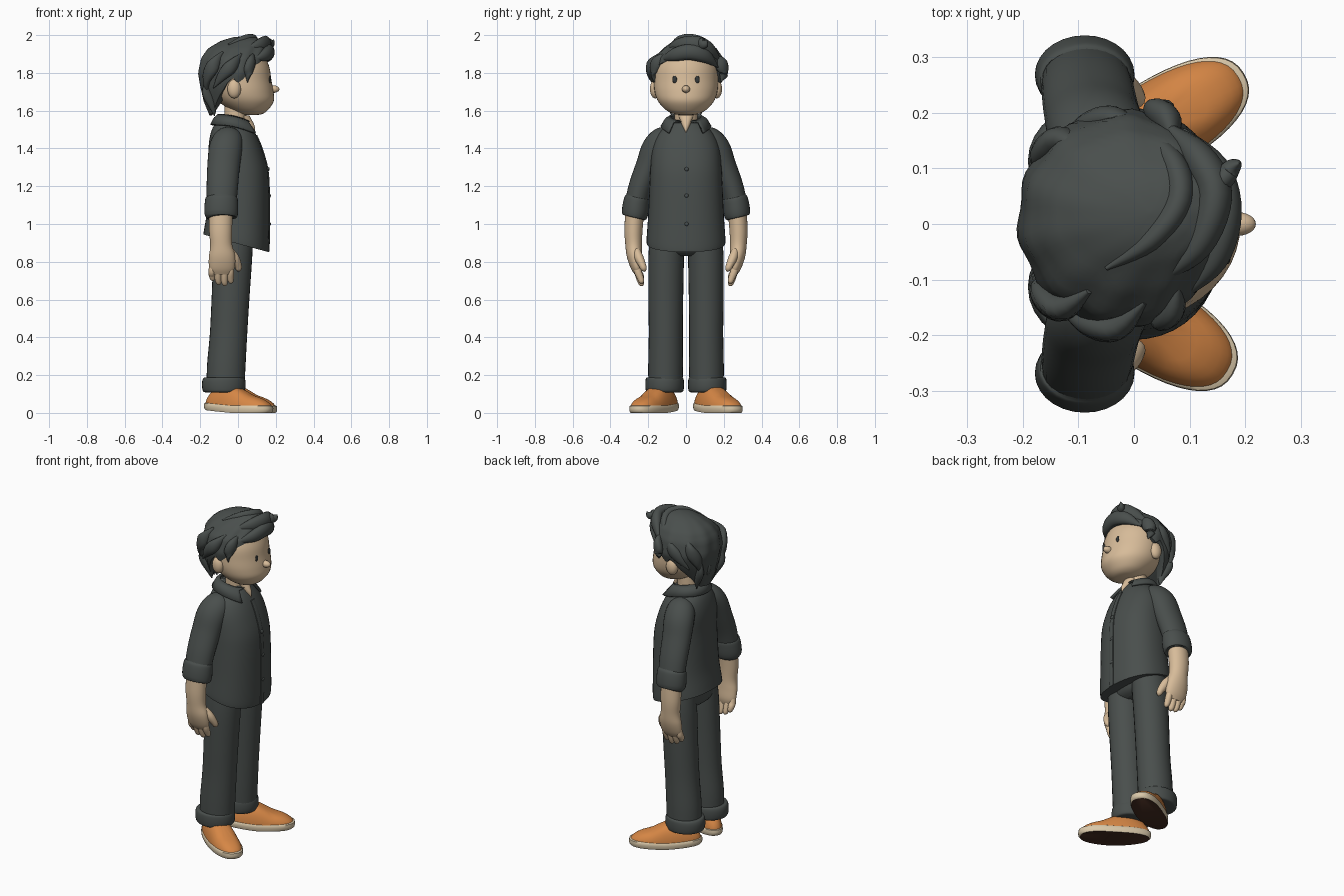
import bpy, bmesh, math
from mathutils import Vector

def material(name, col):
    m = bpy.data.materials.new(name)
    m.diffuse_color = (*col, 1)
    return m

DARK = material("charcoal", (0.067, 0.077, 0.073))
SKIN = material("skin", (0.68, 0.50, 0.32))
ORANGE = material("orange leather", (0.67, 0.24, 0.06))
CREAM = material("cream rubber", (0.70, 0.58, 0.40))
BROWN = material("dark outsole", (0.06, 0.025, 0.015))
BLACK = material("eye", (0.035, 0.04, 0.04))

def finish(name, bm, mat, sharp=50):
    bmesh.ops.recalc_face_normals(bm, faces=bm.faces[:])
    me = bpy.data.meshes.new(name)
    bm.to_mesh(me)
    bm.free()
    me.materials.append(mat)
    me.shade_smooth()
    me.set_sharp_from_angle(angle=math.radians(sharp))
    ob = bpy.data.objects.new(name, me)
    bpy.context.collection.objects.link(ob)
    return ob

def skin_rings(bm, rings):
    """Bridge closed rings of points and cap both ends."""
    vs = [[bm.verts.new(p) for p in r] for r in rings]
    n = len(vs[0])
    for a, b in zip(vs, vs[1:]):
        for i in range(n):
            bm.faces.new((a[i], a[(i + 1) % n], b[(i + 1) % n], b[i]))
    bm.faces.new(vs[0])
    bm.faces.new(vs[-1])

def smooth_path(pts, sub):
    """Catmull-Rom through tuples of any length."""
    out = []
    for i in range(len(pts) - 1):
        a, b, c, d = pts[max(i - 1, 0)], pts[i], pts[i + 1], pts[min(i + 2, len(pts) - 1)]
        for k in range(sub):
            t = k / sub
            out.append(tuple(.5 * (2 * q + (r - p) * t + (2 * p - 5 * q + 4 * r - s) * t * t
                             + (3 * q - p - 3 * r + s) * t ** 3) for p, q, r, s in zip(a, b, c, d)))
    return out + [tuple(pts[-1])]

def spow(v, p):
    return math.copysign(abs(v) ** p, v)

def loft(name, pts, mat, flat=False, n=28, sub=5, p=1.0, ref=(1, 0, 0), warp=None):
    """Sweep ellipses (x, y, z, ra, rb) along a path; flat keeps them horizontal."""
    path = smooth_path(pts, sub)
    cs = [Vector(q[:3]) for q in path]
    rings = []
    for i, q in enumerate(path):
        t = Vector((0, 0, 1)) if flat else (cs[min(i + 1, len(cs) - 1)] - cs[max(i - 1, 0)]).normalized()
        u = Vector(ref)
        u = (u - t * u.dot(t)).normalized()
        v = t.cross(u)
        ra, rb = max(q[3], .001), max(q[4], .001)
        ring = [cs[i] + u * ra * spow(math.cos(a), p) + v * rb * spow(math.sin(a), p)
                for a in (2 * math.pi * k / n for k in range(n))]
        rings.append([warp(c) for c in ring] if warp else ring)
    bm = bmesh.new()
    skin_rings(bm, rings)
    return finish(name, bm, mat)

def ball(name, loc, size, mat):
    bm = bmesh.new()
    bmesh.ops.create_uvsphere(bm, u_segments=24, v_segments=14, radius=1)
    for v in bm.verts:
        v.co = Vector((v.co.x * size[0] + loc[0], v.co.y * size[1] + loc[1], v.co.z * size[2] + loc[2]))
    return finish(name, bm, mat)

def table(t, rows):
    """Linear lookup in rows of (key, values...)."""
    for a, b in zip(rows, rows[1:]):
        if t <= b[0]:
            f = max(0, (t - a[0]) / (b[0] - a[0]))
            return [p + (q - p) * f for p, q in zip(a[1:], b[1:])]
    return rows[-1][1:]

# Head, nose, neck, throat
loft("head", [(.075, 0, 1.576, .02, .02), (.07, 0, 1.583, .06, .065), (.06, 0, 1.605, .10, .108),
              (.042, 0, 1.65, .147, .148), (.025, 0, 1.70, .163, .166), (.012, 0, 1.76, .165, .17),
              (0, 0, 1.84, .163, .165), (0, 0, 1.92, .12, .12), (0, 0, 1.95, .04, .04)], SKIN, True, 40)
ball("nose", (.187, 0, 1.714), (.032, .021, .02), SKIN)
loft("neck", [(-.015, 0, 1.46, .06, .06), (-.015, 0, 1.54, .058, .06), (-.01, 0, 1.63, .06, .062)], SKIN, True)
loft("throat", [(.075, 0, 1.485, .016, .004), (.06, 0, 1.52, .028, .02), (.03, 0, 1.575, .03, .04)], SKIN, True)
for s in (-1, 1):
    ball("ear", (-.02, s * .163, 1.715), (.036, .028, .05), SKIN)
    ball("eye", (.169, s * .06, 1.765), (.0045, .012, .019), BLACK)

# Hair cap: rings by height, lower edge by direction
H = [(1.575, -.09, 0, .06, .08), (1.65, -.065, 0, .115, .125), (1.72, -.03, .005, .165, .175),
     (1.80, -.02, .01, .19, .195), (1.88, -.015, .012, .18, .18), (1.93, 0, .02, .16, .14),
     (1.97, .025, .02, .115, .085), (1.988, .03, .02, .06, .05), (1.994, .03, .02, .004, .004)]
EDGE = [(0, 1.872), (40, 1.862), (60, 1.835), (72, 1.77), (82, 1.745), (91, 1.775),
        (102, 1.74), (118, 1.62), (135, 1.585), (180, 1.575)]
rings = []
N, STEPS = 72, 22
for j in range(STEPS + 2):
    t = min(j, STEPS) / STEPS
    ring = []
    for k in range(N):
        a = 2 * math.pi * k / N
        low = table(abs((math.degrees(a) + 180) % 360 - 180), EDGE)[0]
        z = 1.994 - (1.994 - low) * t ** 1.4
        cx, cy, rx, ry = table(z, H)
        f = 1 + .022 * math.sin(11 * a + 5 * t) * math.sin(math.pi * min(t * 1.2, 1) * .7)
        f *= .8 if j > STEPS else 1
        ring.append((cx + rx * f * math.cos(a), cy + ry * f * math.sin(a), z))
    rings.append(ring)
bm = bmesh.new()
skin_rings(bm, rings)
finish("hair_cap", bm, DARK)

# Hair locks: fringe swept to +y, sides, back, nape
def lock(pts, r, flatten=.7):
    w = [.15, .8, 1, .9, .08] if len(pts) == 5 else [.2, 1, .85, .08]
    loft("hair_lock", [(*q, r * k, r * k * flatten) for q, k in zip(pts, w)], DARK, n=14, ref=(0, 0, 1))

lock([(.09, -.13, 1.87), (.145, -.065, 1.895), (.165, .02, 1.91), (.145, .10, 1.89), (.09, .17, 1.83)], .042)
lock([(.05, -.10, 1.925), (.115, -.04, 1.945), (.145, .05, 1.95), (.115, .12, 1.92), (.05, .185, 1.86)], .046)
lock([(-.05, -.08, 1.95), (.03, -.03, 1.97), (.08, .04, 1.968), (.07, .11, 1.935), (.01, .18, 1.87)], .036)
lock([(.12, .05, 1.95), (.155, .075, 1.955), (.175, .10, 1.955), (.19, .11, 1.975)], .028)
lock([(.07, .15, 1.89), (.06, .185, 1.85), (.045, .20, 1.80), (.055, .185, 1.755)], .036)
lock([(.08, -.11, 1.9), (.07, -.15, 1.86), (.055, -.17, 1.81), (.05, -.165, 1.75)], .032)
for s in (-1, 1):
    lock([(.02, s * .14, 1.9), (-.03, s * .185, 1.84), (-.08, s * .182, 1.79), (-.13, s * .155, 1.72)], .034)
    lock([(-.08, s * .12, 1.91), (-.13, s * .15, 1.84), (-.165, s * .125, 1.77), (-.165, s * .09, 1.68)], .036)
    for y in (.025, .075):
        lock([(-.17, s * y * 1.4, 1.78), (-.165, s * y * 1.3, 1.7), (-.135, s * y * 1.1, 1.63),
              (-.125, s * y, 1.572)], .028)

# Shirt body with a hem that dips at the front
def hem(c):
    k = min(1, max(0, (1.2 - c.z) / .3))
    return Vector((c.x, c.y, c.z - .27 * c.x * k))

BODY = [(-.012, 0, .895, .172, .208), (-.008, 0, .93, .171, .208), (0, 0, 1.05, .164, .20),
        (.003, 0, 1.2, .16, .193), (0, 0, 1.3, .154, .188), (-.015, 0, 1.4, .141, .178),
        (-.025, 0, 1.47, .122, .152), (-.03, 0, 1.52, .098, .108), (-.025, 0, 1.55, .07, .075)]
loft("shirt_body", BODY, DARK, True, 44, p=.88, warp=hem)
front = [(q[0] + q[3] + .001, 0, q[2], .004, .017) for q in BODY[:7]]
loft("shirt_placket", front, DARK, True, 12, p=.5, warp=hem)
for z in (1.0, 1.15, 1.29):
    ball("shirt_button", (.166 if z < 1.2 else .16, .003, z), (.008, .011, .011), DARK)

# Folded collar, open at the front
bm = bmesh.new()
cols = []
for k in range(41):
    d = math.radians(12 + 336 * k / 40)
    e = math.pi + (d - math.pi) * .845
    f = ((1 + math.cos(e)) / 2) ** 3
    top = (-.02 + .082 * math.cos(d), .082 * math.sin(d), 1.578 - .04 * ((1 + math.cos(d)) / 2) ** 2)
    mid = (-.025 + .098 * math.cos(e), .105 * math.sin(e), 1.56 - .03 * f)
    low = (-.03 + (.112 + .06 * f) * math.cos(e), (.125 + .03 * f) * math.sin(e), 1.525 - .06 * f)
    cols.append([bm.verts.new(q) for q in (top, mid, low)])
for a, b in zip(cols, cols[1:]):
    for i in (0, 1):
        bm.faces.new((a[i], b[i], b[i + 1], a[i + 1]))
collar = finish("shirt_collar", bm, DARK)
mod = collar.modifiers.new("thickness", 'SOLIDIFY')
mod.thickness, mod.offset = .012, 0

# Hips joining the trouser legs
loft("trouser_hips", [(-.03, 0, .83, .06, .12), (-.03, 0, .86, .10, .18), (-.02, 0, .95, .12, .19),
                      (-.01, 0, 1.0, .12, .18)], DARK, True)

def shoe(s, cx):
    """Domed upper on a flat sole, turned outwards."""
    th = s * math.radians(31)
    def place(u, v, z):
        return (cx + u * math.cos(th) - v * math.sin(th), s * .165 + u * math.sin(th) + v * math.cos(th),
                z + max(0, -u) * .08)
    def ring(scale, zf):
        out = []
        for k in range(48):
            a = 2 * math.pi * k / 48
            u = .203 * spow(math.cos(a), .9) * scale
            v = (.08 + .009 * math.cos(a)) * spow(math.sin(a), .85) * scale
            out.append(place(u, v, zf(u)))
        return out
    def height(u):
        return table(u, [(-.21, .095), (-.08, .115), (0, .105), (.08, .065), (.21, .05)])[0]
    bm = bmesh.new()
    rs = [ring(.97, lambda u: .02)]
    for r in (.97, .965, .95, .91, .84, .74, .6, .42, .2, .03):
        rs.append(ring(r, lambda u: .03 + height(u) * (1 - (r / .97) ** 3.2) ** .6))
    skin_rings(bm, rs)
    finish("shoe_upper", bm, ORANGE)
    bm = bmesh.new()
    skin_rings(bm, [ring(q, lambda u: z) for q, z in ((.96, 0), (1, .008), (1.01, .022), (1, .036), (.95, .04))])
    sole = finish("shoe_sole", bm, CREAM)
    sole.data.materials.append(BROWN)
    for f in sole.data.polygons:
        if f.normal.z < -.8:
            f.material_index = 1

# Paired limbs
for s in (-1, 1):
    def side(pts):
        return [(q[0], s * q[1], *q[2:]) for q in pts]
    loft("sleeve", side([(-.04, .07, 1.47, .05, .04), (-.05, .115, 1.45, .078, .068), (-.065, .16, 1.40, .088, .074),
                         (-.076, .198, 1.31, .086, .067), (-.083, .24, 1.2, .083, .063),
                         (-.087, .266, 1.1, .078, .06)]), DARK)
    loft("sleeve_cuff", side([(-.087, .258, 1.143, .07, .052), (-.087, .259, 1.138, .084, .065),
                              (-.088, .265, 1.10, .089, .07), (-.089, .27, 1.06, .089, .07),
                              (-.09, .275, 1.038, .083, .064), (-.09, .276, 1.034, .068, .052)]), DARK)
    loft("forearm_and_palm", side([(-.09, .27, 1.08, .062, .05), (-.092, .278, .97, .061, .048),
                                   (-.089, .277, .89, .058, .044), (-.085, .272, .83, .069, .041),
                                   (-.085, .26, .77, .068, .032), (-.085, .254, .735, .05, .018)]), SKIN)
    for x, tip in ((-.137, .70), (-.105, .678), (-.072, .672), (-.040, .685)):
        loft("finger", side([(x, .262, .79, .015, .015), (x, .255, .75, .019, .02), (x, .242, tip + .03, .018, .018),
                             (x + .003, .234, tip + .008, .013, .013), (x + .004, .231, tip, .003, .003)]), SKIN, n=14)
    loft("thumb", side([(-.045, .262, .86, .02, .02), (-.02, .248, .82, .027, .024), (.0, .23, .78, .02, .019),
                        (.003, .222, .76, .015, .015), (.002, .218, .748, .003, .003)]), SKIN, n=16)
    loft("trouser_leg", side([(-.02, .1, .95, .10, .09), (-.028, .105, .82, .103, .094), (-.04, .107, .6, .10, .092),
                              (-.05, .107, .42, .099, .09), (-.062, .108, .25, .102, .092),
                              (-.066, .109, .13, .10, .09)]), DARK, True)
    loft("trouser_cuff", side([(-.074, .113, .188, .098, .088), (-.074, .113, .184, .109, .098),
                               (-.075, .113, .165, .115, .102), (-.075, .113, .135, .115, .102),
                               (-.075, .113, .113, .108, .097), (-.075, .113, .108, .09, .08)]), DARK, True)
    shoe(s, .022 if s > 0 else .002)
